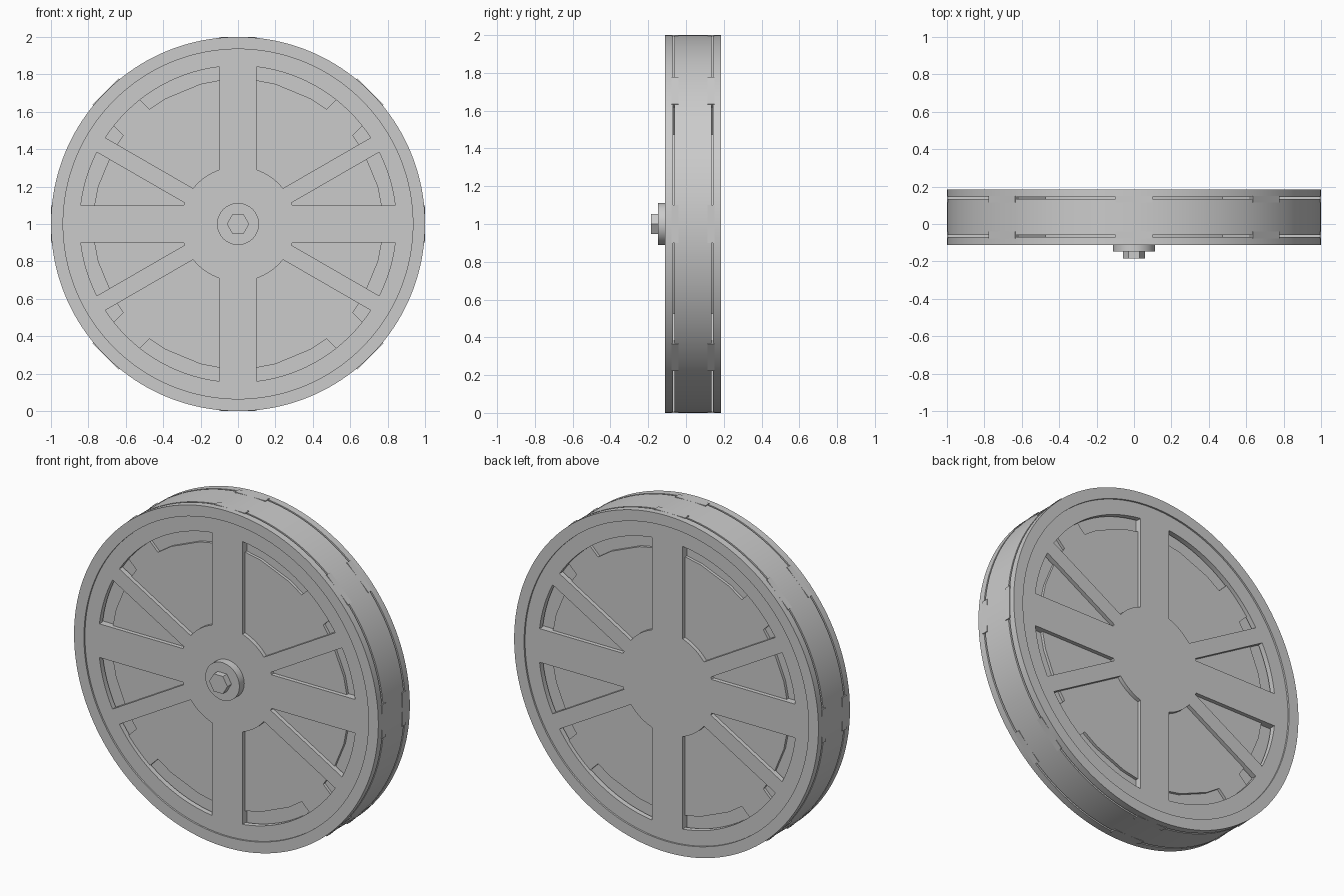
import bpy
from math import sin, cos, asin, sqrt, radians, pi

cube = bpy.data.objects.get("Cube")
if cube:
    bpy.data.objects.remove(cube, do_unlink=True)

grey = bpy.data.materials.new("plain grey")
grey.use_nodes = True
grey.diffuse_color = (0.6, 0.6, 0.6, 1)
grey.node_tree.nodes["Principled BSDF"].inputs["Base Color"].default_value = (0.6, 0.6, 0.6, 1)

MID = 0.037      # wheel's middle plane in y
HUB, WINDOW = 0.307, 0.846


def polar(r, a):
    return (r * cos(a), r * sin(a))


def arc(r, a, b, n):
    return [polar(r, a + (b - a) * i / n) for i in range(n + 1)]


def circle(r, n=160):
    return arc(r, 0, 2 * pi, n)[:-1]


def slab(name, loops, y0, y1):
    """Upright plate bounded by outlines; inner outlines become holes."""
    curve = bpy.data.curves.new(name, "CURVE")
    curve.dimensions = "2D"
    curve.fill_mode = "BOTH"
    curve.extrude = (y1 - y0) / 2
    for loop in loops:
        spline = curve.splines.new("POLY")
        spline.points.add(len(loop) - 1)
        for point, (x, z) in zip(spline.points, loop):
            point.co = (x, z, 0, 1)
        spline.use_cyclic_u = True
    obj = bpy.data.objects.new(name, curve)
    bpy.context.collection.objects.link(obj)
    obj.location = (0, (y0 + y1) / 2, 1)
    obj.rotation_euler = (pi / 2, 0, 0)
    bpy.ops.object.select_all(action="DESELECT")
    obj.select_set(True)
    bpy.context.view_layer.objects.active = obj
    bpy.ops.object.convert(target="MESH")
    obj = bpy.context.object
    obj.data.materials.clear()
    obj.data.materials.append(grey)
    bpy.ops.object.shade_smooth_by_angle(angle=radians(20))
    return obj


# Windows between the wide upright/level spokes and the narrow slanted ones
spokes = [(d, 0.1 if d % 90 == 0 else 0.045)
          for d in (0, 30, 90, 150, 180, 210, 270, 330, 360)]
windows = []
for (da, wa), (db, wb) in zip(spokes, spokes[1:]):
    a, b = radians(da), radians(db)
    inner = arc(HUB, a + asin(wa / HUB), b - asin(wb / HUB), 8)
    outer = arc(WINDOW, a + asin(wa / WINDOW), b - asin(wb / WINDOW), 16)
    windows.append(inner + outer[::-1])

# Eight-armed spacer outline: round core with square-ended arms
core, half = 0.775, 0.1
star = []
for k in range(8):
    t = k * pi / 4
    for x, z in ((1.0, -half), (1.0, half), (sqrt(core**2 - half**2), half)):
        star.append((x * cos(t) - z * sin(t), x * sin(t) + z * cos(t)))
    star += [polar(core, t + radians(d)) for d in (15, 30)]
    end = t + pi / 4 - asin(half / core)
    star.append(polar(core, end))

# Tread drum
slab("tread_drum", [circle(1.0)], MID - 0.097, MID + 0.097)

# Spoked plate, raised lip and spacer on each side
for side, s in (("front", -1), ("back", 1)):
    def layer(name, loops, near, far):
        ys = sorted((MID + s * near, MID + s * far))
        slab(f"{side}_{name}", loops, *ys)
    layer("spacer", [star], 0.077, 0.114)
    layer("spoked_plate", [circle(0.936)] + windows, 0.107, 0.138)
    layer("rim_lip", [circle(1.0), circle(0.935)], 0.107, 0.148)

# Axle washer and hexagonal bolt head
slab("washer", [circle(0.112, 64)], -0.147, -0.09)
slab("bolt_head", [circle(0.06, 6)], -0.185, -0.14)
